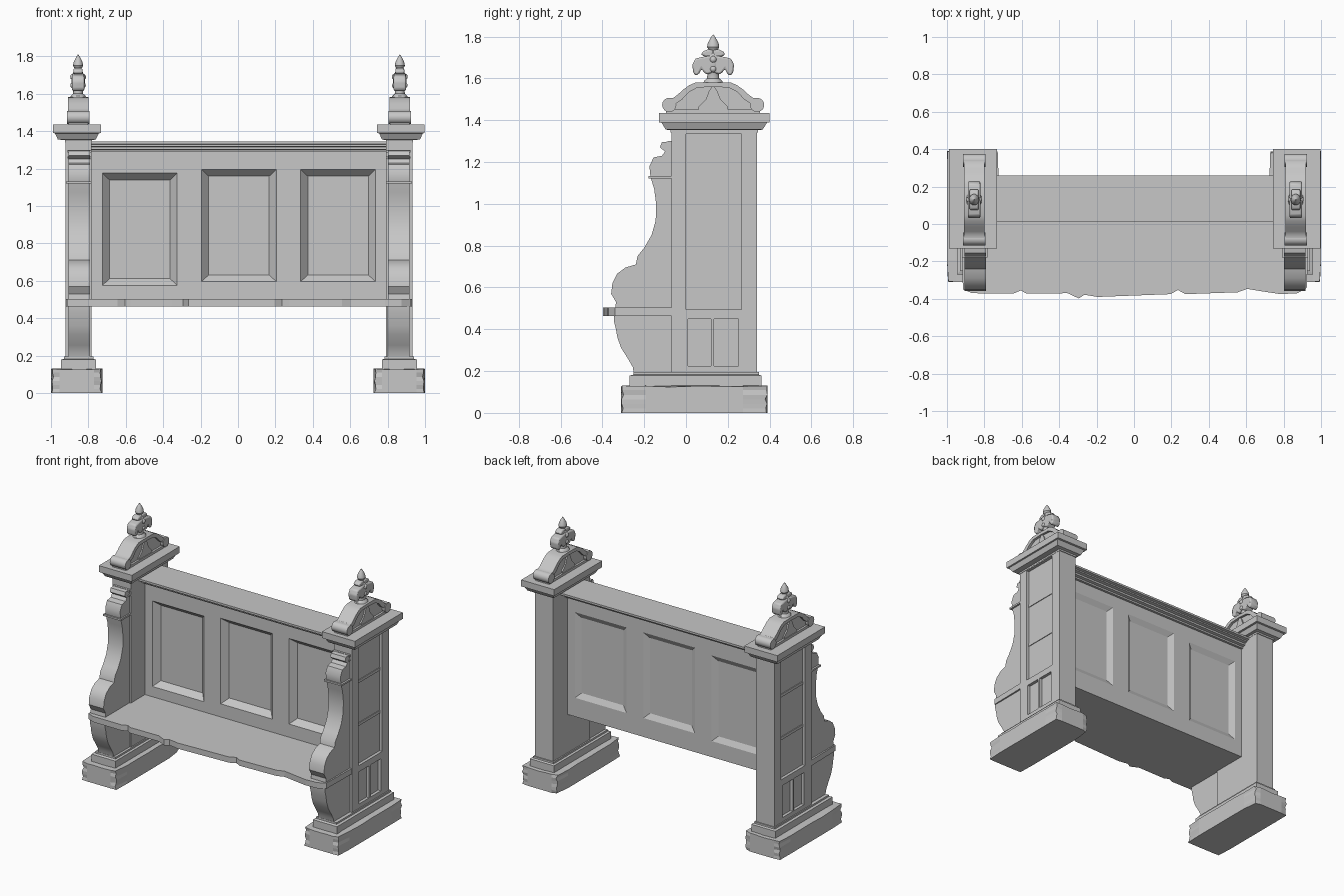
import bpy, bmesh, math, random
from mathutils import Matrix

if "Cube" in bpy.data.objects:
    bpy.data.objects.remove(bpy.data.objects["Cube"])

random.seed(4)
stone = bpy.data.materials.new("grey_stone")
stone.diffuse_color = (0.57, 0.57, 0.57, 1)
stone.use_nodes = True
stone.node_tree.nodes["Principled BSDF"].inputs["Base Color"].default_value = stone.diffuse_color


def finish(name, bm, mirror=True, smooth=False, shift=0.005):
    bmesh.ops.recalc_face_normals(bm, faces=bm.faces)
    me = bpy.data.meshes.new(name)
    bm.to_mesh(me)
    bm.free()
    me.materials.append(stone)
    ob = bpy.data.objects.new(name, me)
    bpy.context.collection.objects.link(ob)
    ob.location.x = shift
    if mirror:
        ob.modifiers.new("both_sides", "MIRROR")
    if smooth:
        bpy.ops.object.select_all(action="DESELECT")
        ob.select_set(True)
        bpy.context.view_layer.objects.active = ob
        bpy.ops.object.shade_smooth_by_angle(angle=math.radians(35))
    return ob


def loft(bm, rings):
    """Stack of rectangles (x0, x1, y0, y1, z), capped at both ends."""
    rows = [[bm.verts.new(p) for p in ((a, c, z), (b, c, z), (b, d, z), (a, d, z))]
            for a, b, c, d, z in rings]
    for lo, hi in zip(rows, rows[1:]):
        for i in range(4):
            bm.faces.new((lo[i], lo[(i + 1) % 4], hi[(i + 1) % 4], hi[i]))
    bm.faces.new(rows[0][::-1])
    bm.faces.new(rows[-1])


def box(bm, x0, x1, y0, y1, z0, z1):
    loft(bm, [(x0, x1, y0, y1, z0), (x0, x1, y0, y1, z1)])


def prism(bm, pts, lo, hi, axis="x"):
    """Extrude an outline: (y, z) along x, or (x, y) along z."""
    put = (lambda p, h: (h, *p)) if axis == "x" else (lambda p, h: (*p, h))
    a = [bm.verts.new(put(p, lo)) for p in pts]
    b = [bm.verts.new(put(p, hi)) for p in pts]
    n = len(pts)
    for i in range(n):
        bm.faces.new((a[i], a[(i + 1) % n], b[(i + 1) % n], b[i]))
    bm.faces.new(a[::-1])
    bm.faces.new(b)


# Plinth with worn edges
bm = bmesh.new()
box(bm, 0.725, 1.0, -0.31, 0.39, 0, 0.13)
bmesh.ops.subdivide_edges(bm, edges=bm.edges[:], cuts=5, use_grid_fill=True)
for v in bm.verts:
    on_x = min(abs(v.co.x - 0.725), abs(v.co.x - 1.0)) < 1e-4
    on_y = min(abs(v.co.y + 0.31), abs(v.co.y - 0.39)) < 1e-4
    if on_x and on_y:
        v.co.x += random.uniform(0, 0.014) * (1 if v.co.x < 0.86 else -1)
        v.co.y += random.uniform(0, 0.014) * (1 if v.co.y < 0 else -1)
    elif v.co.z > 0.129 and (on_x or on_y):
        v.co.z -= random.uniform(0, 0.006)
finish("plinth", bm, shift=0)

# Stepped foot above the plinth
bm = bmesh.new()
loft(bm, [(0.765, 0.952, -0.27, 0.362, 0.125), (0.765, 0.952, -0.27, 0.362, 0.178),
          (0.778, 0.936, -0.252, 0.348, 0.183), (0.778, 0.936, -0.252, 0.348, 0.195)])
finish("foot_moulding", bm)

# Pillar with raised framing and thin cross rails on its outer face
bm = bmesh.new()
box(bm, 0.787, 0.907, -0.07, 0.34, 0.18, 1.37)
finish("pillar", bm)
bm = bmesh.new()
for y0, y1, z0, z1 in ((-0.07, 0.0, 0.19, 1.34), (0.265, 0.34, 0.19, 1.34),
                       (0.0, 0.265, 0.45, 0.495), (0.0, 0.265, 1.335, 1.36),
                       (0.0, 0.265, 0.19, 0.225), (0.12, 0.135, 0.225, 0.45),
                       (0.0, 0.01, 0.225, 0.45), (0.25, 0.265, 0.225, 0.45)):
    box(bm, 0.9, 0.928, y0, y1, z0, z1)
for z in (0.76, 1.06):
    box(bm, 0.9, 0.912, 0.0, 0.265, z, z + 0.02)
finish("pillar_frame", bm)

# Pillar cap
bm = bmesh.new()
loft(bm, [(0.785, 0.93, -0.075, 0.345, 1.34), (0.785, 0.93, -0.075, 0.345, 1.352),
          (0.765, 0.968, -0.097, 0.367, 1.355), (0.75, 0.983, -0.117, 0.387, 1.388),
          (0.737, 0.993, -0.13, 0.4, 1.39), (0.737, 0.993, -0.13, 0.4, 1.435)])
finish("pillar_cap", bm)

# Scrolled arm above the seat, and bracket leg below it
bm = bmesh.new()
prism(bm, [(-0.06, 0.49), (-0.06, 1.3), (-0.115, 1.295), (-0.125, 1.27), (-0.1, 1.25),
           (-0.115, 1.23), (-0.155, 1.222), (-0.175, 1.18), (-0.17, 1.13), (-0.152, 1.07),
           (-0.143, 1.0), (-0.145, 0.92), (-0.165, 0.85), (-0.2, 0.79), (-0.232, 0.75),
           (-0.24, 0.71), (-0.29, 0.695), (-0.33, 0.665), (-0.352, 0.62), (-0.358, 0.57),
           (-0.335, 0.53), (-0.34, 0.49)], 0.797, 0.912)
finish("scroll_arm", bm, smooth=True)
bm = bmesh.new()
prism(bm, [(-0.06, 0.18), (-0.06, 0.48), (-0.345, 0.48), (-0.345, 0.44), (-0.335, 0.4),
           (-0.328, 0.36), (-0.31, 0.31), (-0.275, 0.255), (-0.255, 0.22), (-0.248, 0.18)],
      0.795, 0.912)
finish("bracket_leg", bm, smooth=True)
bm = bmesh.new()
box(bm, 0.787, 0.925, -0.18, -0.06, 1.12, 1.132)
box(bm, 0.787, 0.917, -0.085, -0.06, 1.255, 1.265)
box(bm, 0.787, 0.917, -0.085, -0.06, 1.285, 1.3)
finish("arm_bands", bm)

# Seat with a worn front edge
front = [(-0.92, -0.35), (-0.87, -0.37), (-0.65, -0.372), (-0.61, -0.355), (-0.58, -0.372),
         (-0.36, -0.37), (-0.3, -0.398), (-0.27, -0.378), (-0.2, -0.39), (0.19, -0.375),
         (0.23, -0.353), (0.27, -0.375), (0.55, -0.365), (0.6, -0.347), (0.68, -0.36),
         (0.78, -0.375), (0.87, -0.37), (0.92, -0.34)]
bm = bmesh.new()
prism(bm, front + [(0.925, -0.06), (0.8, -0.06), (0.8, 0.18), (-0.8, 0.18),
                   (-0.8, -0.06), (-0.925, -0.06)], 0.463, 0.503, axis="z")
finish("seat", bm, mirror=False)

# Backrest: three bevelled recesses on both faces, shallower behind
bm = bmesh.new()
xs = (-0.8, -0.73, -0.33, -0.2, 0.2, 0.33, 0.73, 0.8)
zs = (0.465, 0.595, 1.195, 1.31)
grids = []
for y, depth in ((0.087, 0.04), (0.18, -0.02)):
    g = [[bm.verts.new((x, y, z - (0.02 if 0 < k < 3 and -0.8 < x < -0.3 else 0)))
          for k, z in enumerate(zs)] for x in xs]
    grids.append(g)
    for i in range(7):
        for k in range(3):
            ring = [g[i][k], g[i + 1][k], g[i + 1][k + 1], g[i][k + 1]]
            if k == 1 and i in (1, 3, 5):
                inner = [bm.verts.new((v.co.x + 0.038 * sx, y + depth,
                                       v.co.z + 0.036 * sz))
                         for v, (sx, sz) in zip(ring, ((1, 1), (-1, 1), (-1, -1), (1, -1)))]
                for j in range(4):
                    n = (j + 1) % 4
                    bm.faces.new((ring[j], ring[n], inner[n], inner[j]))
                bm.faces.new(inner)
            else:
                bm.faces.new(ring)
f, b = grids
for i in range(7):
    for k in (0, 3):
        bm.faces.new((f[i][k], f[i + 1][k], b[i + 1][k], b[i][k]))
for i in (0, 7):
    for k in range(3):
        bm.faces.new((f[i][k], f[i][k + 1], b[i][k + 1], b[i][k]))
finish("backrest", bm, mirror=False)

# Stepped top rail
bm = bmesh.new()
loft(bm, [(-0.795, 0.795, y0, y1, z) for y0, y1, z in (
    (0.07, 0.197, 1.288), (0.07, 0.197, 1.3), (0.05, 0.218, 1.303),
    (0.05, 0.218, 1.316), (0.03, 0.24, 1.319), (0.03, 0.24, 1.328),
    (0.01, 0.26, 1.331), (0.01, 0.26, 1.345))])
finish("top_rail", bm, mirror=False)

# Scrolled pediment on each cap
CX, CY = 0.86, 0.13


def both(half):
    """Complete a half outline (distance, z) symmetrically about CY."""
    return [(CY + d, z) for d, z in half] + [(CY - d, z) for d, z in half[::-1] if d > 0]


outer = [(0, 1.582), (0.085, 1.58), (0.115, 1.567), (0.145, 1.545), (0.17, 1.522),
         (0.19, 1.507), (0.21, 1.506)]
inner = [(0.21, 1.475), (0.18, 1.478), (0.15, 1.498), (0.115, 1.535), (0.075, 1.556), (0, 1.56)]
bm = bmesh.new()
for s in (1, -1):
    prism(bm, [(CY + s * d, z) for d, z in outer + inner], CX - 0.055, CX + 0.055)
    bmesh.ops.create_cone(bm, cap_ends=True, segments=16, radius1=0.034, radius2=0.034,
                          depth=0.12, matrix=Matrix.Translation((CX, CY + s * 0.21, 1.473))
                          @ Matrix.Rotation(math.pi / 2, 4, "Y"))
    prism(bm, [(CY, 1.57), (CY + s * 0.02, 1.54), (CY + s * 0.035, 1.5),
               (CY + s * 0.07, 1.465), (CY + s * 0.07, 1.45), (CY, 1.45)],
          CX - 0.047, CX + 0.047)
prism(bm, both(outer[:-1] + [(0.2, 1.48), (0.2, 1.44)]), CX - 0.038, CX + 0.038)
box(bm, CX - 0.052, CX + 0.052, CY - 0.225, CY + 0.225, 1.43, 1.452)
finish("pediment", bm, smooth=True)

# Finial: turned stem and bud
bm = bmesh.new()
stem = [(0.05, 1.57), (0.045, 1.588), (0.03, 1.6), (0.028, 1.625), (0.04, 1.655),
        (0.04, 1.69), (0.028, 1.715), (0.018, 1.73), (0.03, 1.75), (0.026, 1.77),
        (0.012, 1.795), (0.001, 1.81)]
rows = [[bm.verts.new((CX + 0.9 * r * math.cos(a), CY + r * math.sin(a), z))
         for a in (math.tau * i / 14 for i in range(14))] for r, z in stem]
for lo, hi in zip(rows, rows[1:]):
    for i in range(14):
        bm.faces.new((lo[i], lo[(i + 1) % 14], hi[(i + 1) % 14], hi[i]))
bm.faces.new(rows[0][::-1])
bm.faces.new(rows[-1])
finish("finial_stem", bm, smooth=True)

# Drooping finial leaves
bm = bmesh.new()
leaf = [(0, 1.71), (0.05, 1.703), (0.085, 1.695), (0.1, 1.665), (0.095, 1.625), (0.08, 1.612),
        (0.066, 1.625), (0.056, 1.645), (0.045, 1.63), (0.03, 1.618), (0, 1.63)]
tuft = [(0, 1.737), (0.03, 1.737), (0.052, 1.727), (0.058, 1.712), (0.04, 1.705), (0, 1.7)]
for s in (1, -1):
    for pts, w in ((leaf, 0.033), (tuft, 0.024)):
        prism(bm, [(CY + s * d, z) for d, z in pts], CX - w, CX + w)
    for z, r in ((1.69, 0.018), (1.645, 0.017)):
        bmesh.ops.create_icosphere(bm, subdivisions=2, radius=r,
                                   matrix=Matrix.Translation((CX + s * 0.025, CY, z)))
ob = finish("finial_leaves", bm, smooth=True)
bevel = ob.modifiers.new("soft_edges", "BEVEL")
bevel.width = 0.008
bevel.segments = 2
